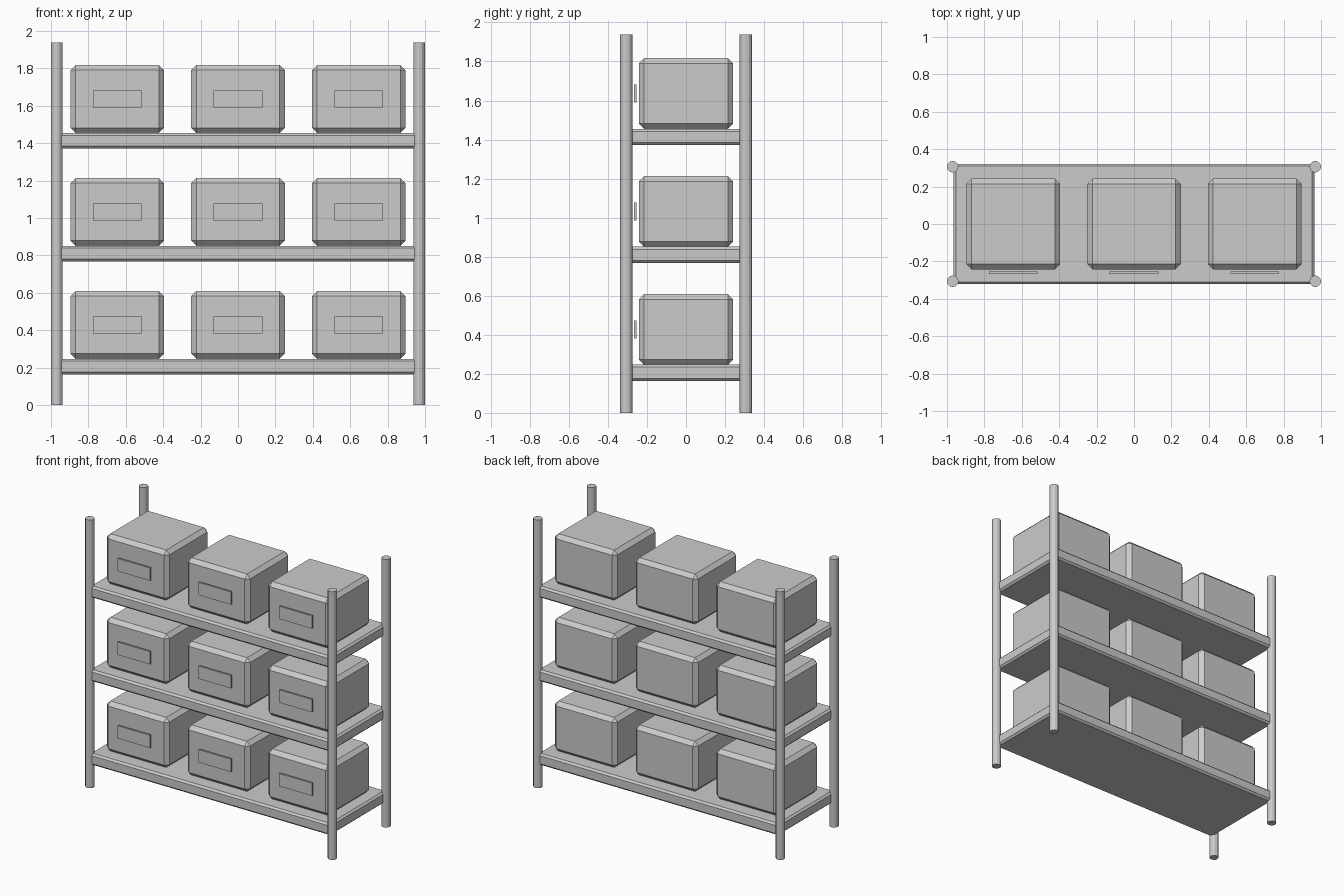
import bpy
import bmesh
import math
from mathutils import Matrix

cube = bpy.data.objects.get("Cube")
if cube:
    bpy.data.objects.remove(cube, do_unlink=True)

grey = bpy.data.materials.new("light_grey")
grey.use_nodes = True
COLOUR = (0.6, 0.6, 0.6, 1)
grey.diffuse_color = COLOUR
for node in grey.node_tree.nodes:
    if node.type == "BSDF_PRINCIPLED":
        node.inputs["Base Color"].default_value = COLOUR


def add_object(name, bm, location):
    mesh = bpy.data.meshes.new(name)
    bm.to_mesh(mesh)
    bm.free()
    mesh.materials.append(grey)
    obj = bpy.data.objects.new(name, mesh)
    obj.location = location
    bpy.context.collection.objects.link(obj)
    return obj


def add_box(name, location, size, chamfer=0):
    bm = bmesh.new()
    bmesh.ops.create_cube(bm, size=1, matrix=Matrix.Diagonal((*size, 1)))
    if chamfer:
        bmesh.ops.bevel(bm, geom=bm.edges[:], offset=chamfer, segments=1,
                        affect="EDGES", profile=0.5)
    return add_object(name, bm, location)


def add_post(name, x, y):
    bm = bmesh.new()
    bmesh.ops.create_cone(bm, cap_ends=True, segments=12, radius1=POST_RADIUS,
                          radius2=POST_RADIUS, depth=POST_HEIGHT)
    return add_object(name, bm, (x, y, POST_HEIGHT / 2))


POST_HEIGHT = 1.937
POST_RADIUS = 0.031
SHELF_TOP = 0.247
SHELF_STEP = 0.604
SHELF_SIZE = (1.928, 0.644, 0.084)
BIN_SIZE = (0.5, 0.484, 0.362)
LABEL_SIZE = (0.26, 0.013, 0.092)

# Corner posts
for side, x in (("right", -0.969), ("left", 0.969)):
    for end, y in (("front", -0.306), ("back", 0.306)):
        add_post(f"{end}_{side}_post", x, y)

# Shelves, each carrying three bins with label plates in front
for level, level_name in enumerate(("lower", "middle", "upper")):
    top = SHELF_TOP + level * SHELF_STEP
    add_box(f"{level_name}_shelf", (0, 0, top - SHELF_SIZE[2] / 2), SHELF_SIZE, 0.013)
    for column, x in (("right", -0.646), ("centre", 0), ("left", 0.646)):
        z = top + BIN_SIZE[2] / 2
        add_box(f"{level_name}_{column}_bin", (x, 0, z), BIN_SIZE, 0.027)
        add_box(f"{level_name}_{column}_label", (x, -0.26, z), LABEL_SIZE)
